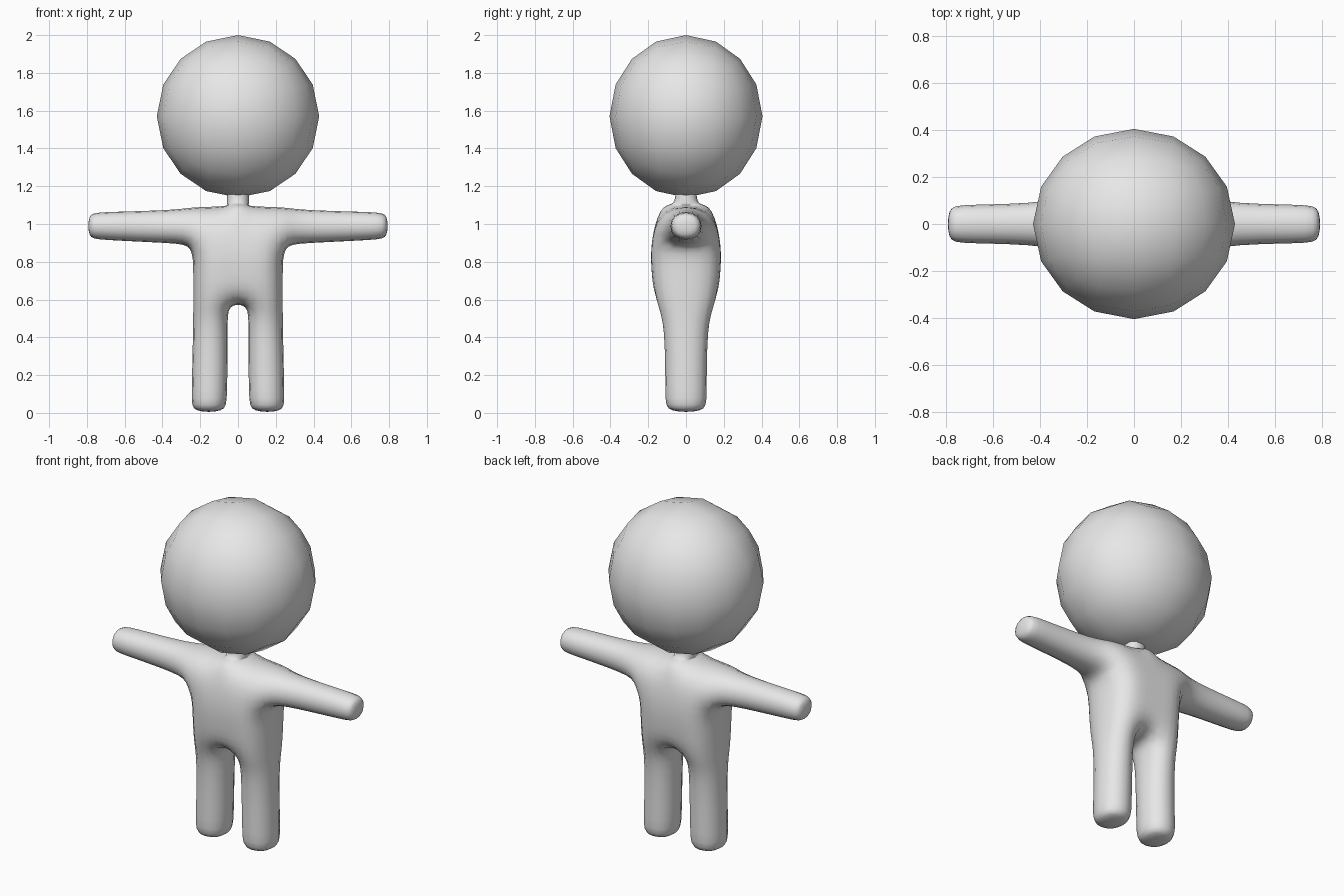
import bpy, bmesh
from mathutils import Vector

if "Cube" in bpy.data.objects:
    bpy.data.objects.remove(bpy.data.objects["Cube"])

grey = bpy.data.materials.new("light grey")
grey.diffuse_color = (0.8, 0.8, 0.8, 1)
grey.use_nodes = True
grey.node_tree.nodes["Principled BSDF"].inputs["Base Color"].default_value = grey.diffuse_color


def finish(name, bm, levels):
    bmesh.ops.recalc_face_normals(bm, faces=bm.faces)
    for f in bm.faces:
        f.smooth = True
    me = bpy.data.meshes.new(name)
    bm.to_mesh(me)
    bm.free()
    me.materials.append(grey)
    ob = bpy.data.objects.new(name, me)
    bpy.context.collection.objects.link(ob)
    mod = ob.modifiers.new("smooth form", 'SUBSURF')
    mod.levels = mod.render_levels = levels
    return ob


def extrude(bm, face, rings):
    """Extrude a face through boxes given as (centre, half sizes)."""
    for centre, half in rings:
        face = bmesh.ops.extrude_discrete_faces(bm, faces=[face])["faces"][0]
        mid = face.calc_center_median()
        for v in face.verts:
            d = v.co - mid
            v.co = [c + (h if k > 0 else -h) for c, h, k in zip(centre, half, d)]


# Body: torso cage, with limbs and neck extruded from it
bm = bmesh.new()
cols = (-0.245, -0.05, 0.05, 0.245)
rows = ((0.57, 0.165), (0.74, 0.182), (0.88, 0.19), (1.10, 0.145))
V = {(i, s, j): bm.verts.new((x, s * y, z))
     for i, x in enumerate(cols) for j, (z, y) in enumerate(rows) for s in (-1, 1)}


def quad(*keys):
    return bm.faces.new([V[k] for k in keys])


for i in range(3):
    for j in range(3):
        for s in (-1, 1):
            quad((i, s, j), (i + 1, s, j), (i + 1, s, j + 1), (i, s, j + 1))
sides = {i: [quad((i, -1, j), (i, 1, j), (i, 1, j + 1), (i, -1, j + 1)) for j in range(3)]
         for i in (0, 3)}
bottom, top = [[quad((i, -1, j), (i + 1, -1, j), (i + 1, 1, j), (i, 1, j)) for i in range(3)]
               for j in (0, 3)]
bmesh.ops.recalc_face_normals(bm, faces=bm.faces)

for s, arm, leg in ((-1, sides[0][2], bottom[0]), (1, sides[3][2], bottom[2])):
    # Arms
    extrude(bm, arm, [((s * 0.33, 0, 0.985), (0, 0.095, 0.095)),
                      ((s * 0.74, 0, 0.99), (0, 0.09, 0.08)),
                      ((s * 0.797, 0, 0.99), (0, 0.08, 0.07))])
    # Legs
    extrude(bm, leg, [((s * 0.145, 0, 0.47), (0.1, 0.12, 0)),
                      ((s * 0.152, 0, 0.07), (0.103, 0.12, 0)),
                      ((s * 0.155, 0, 0.0), (0.098, 0.115, 0))])
# Neck
extrude(bm, top[1], [((0, 0, 1.10), (0.065, 0.08, 0)),
                     ((0, 0, 1.13), (0.062, 0.06, 0)),
                     ((0, 0, 1.22), (0.062, 0.06, 0))])
finish("body", bm, 2)

# Head: cube rounded into a ball
bm = bmesh.new()
bmesh.ops.create_cube(bm, size=2)
head = finish("head", bm, 2)
cast = head.modifiers.new("ball", 'CAST')
cast.cast_type = 'SPHERE'
cast.factor = 1
cast.use_radius_as_size = False
cast.size = 1
head.scale = Vector((0.43, 0.405, 0.43))
head.location = (0, 0, 1.57)
